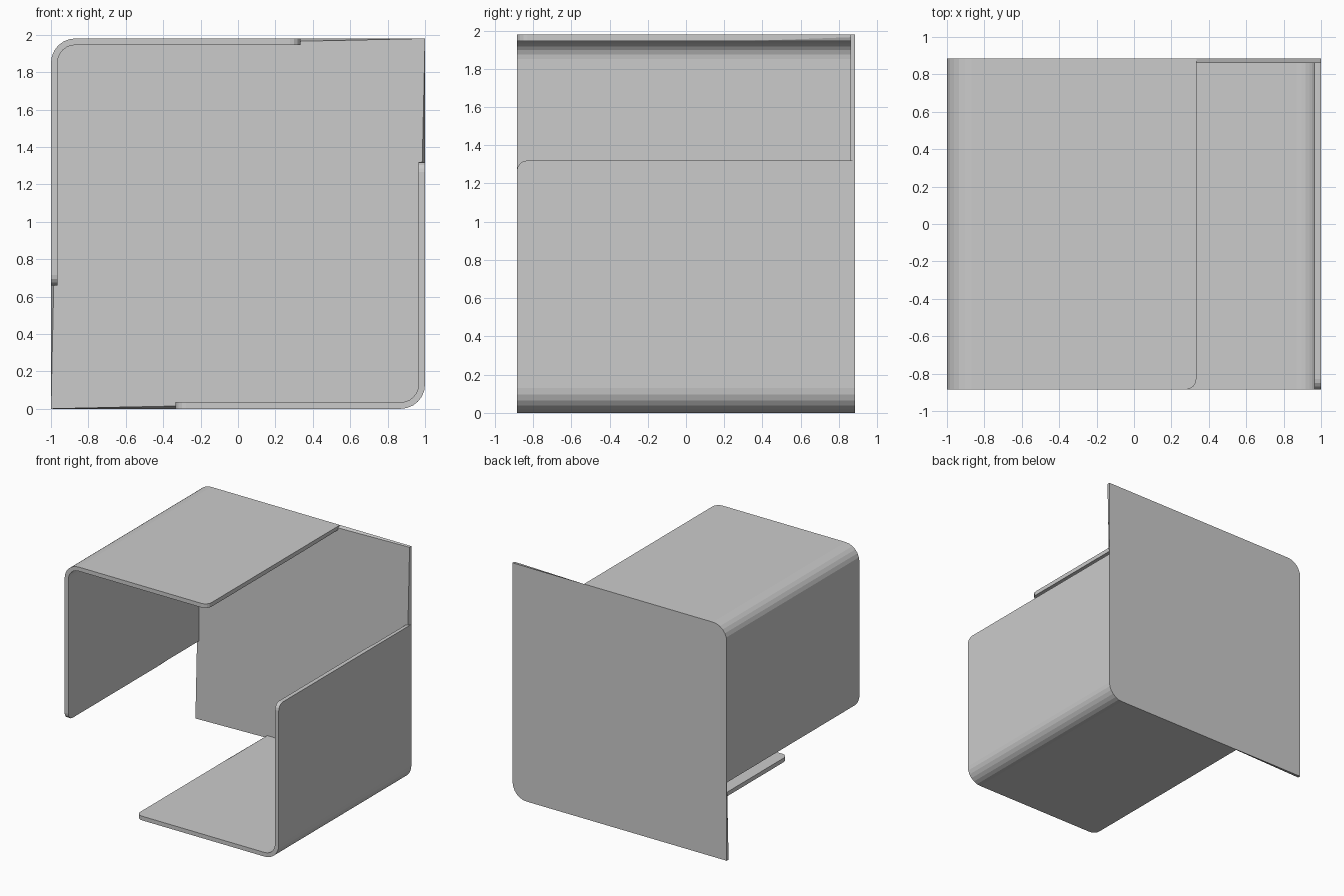
import bpy, bmesh
from math import sin, cos, pi

if "Cube" in bpy.data.objects:
    bpy.data.objects.remove(bpy.data.objects["Cube"])

H = 1.98            # height (x width is 2)
YF, YB = -0.885, 0.885
T = 0.035           # shell thickness
T_END = 0.015       # thinned thickness where a shell's free edge meets the back
Y_IN = 0.86         # inner face of the back panel
Y_MID = 0.32        # where the thinning starts
R, RC = 0.13, 0.055 # fold radius, free front corner radius
X_END, Z_END = 0.333, 0.66

# Profile of the L-shaped shell: (x, z, normal x, normal z, front y)
corner = [(RC * (1 - cos(a)), YF + RC * (1 - sin(a)))
          for a in [i * pi / 8 for i in range(5)]]
profile = [(X_END - s, H, 0, 1, y) for s, y in corner]
for i in range(7):
    a = pi / 2 + i * pi / 12
    profile.append((-1 + R + R * cos(a), H - R + R * sin(a), cos(a), sin(a), YF))
profile += [(-1, Z_END + s, -1, 0, y) for s, y in reversed(corner)]

bm = bmesh.new()


def shell(turn):
    """Build one folded shell; turn=-1 rotates it half a turn about the y axis."""
    def vert(x, y, z):
        return bm.verts.new((x * turn, y, z if turn > 0 else H - z))

    outer, inner = [], []
    for k, (x, z, nx, nz, yf) in enumerate(profile):
        end = k in (0, len(profile) - 1)
        outer.append([vert(x, y, z) for y in (yf, Y_MID, YB)])
        inner.append([vert(x - nx * t, y, z - nz * t) for y, t in
                      ((yf, T), (Y_MID, T), (Y_IN, T_END if end else T))])
    for k in range(len(profile) - 1):
        for side in (outer, inner):
            for j in range(2):
                bm.faces.new((side[k][j], side[k + 1][j],
                              side[k + 1][j + 1], side[k][j + 1]))
        # front rim
        bm.faces.new((outer[k][0], outer[k + 1][0], inner[k + 1][0], inner[k][0]))
    # free edges
    for k in (0, -1):
        for j in range(2):
            bm.faces.new((outer[k][j], outer[k][j + 1],
                          inner[k][j + 1], inner[k][j]))
    return [c[2] for c in outer], [c[2] for c in inner]


# Two shells joined to a back panel with two sharp corners
out_a, in_a = shell(1)
out_b, in_b = shell(-1)
low_o, low_i = [bm.verts.new((-1, y, 0)) for y in (YB, Y_IN)]
top_o, top_i = [bm.verts.new((1, y, H)) for y in (YB, Y_IN)]
bm.faces.new(out_a + [low_o] + out_b + [top_o])
bm.faces.new(in_a + [low_i] + in_b + [top_i])

# Exposed rim of the back panel
for o1, i1, o2, i2 in ((out_a[-1], in_a[-1], low_o, low_i),
                       (low_o, low_i, out_b[0], in_b[0]),
                       (out_b[-1], in_b[-1], top_o, top_i),
                       (top_o, top_i, out_a[0], in_a[0])):
    bm.faces.new((o1, o2, i2, i1))

bmesh.ops.recalc_face_normals(bm, faces=bm.faces)
mesh = bpy.data.meshes.new("folded_panel_box")
bm.to_mesh(mesh)
bm.free()
box = bpy.data.objects.new("folded_panel_box", mesh)
bpy.context.collection.objects.link(box)
